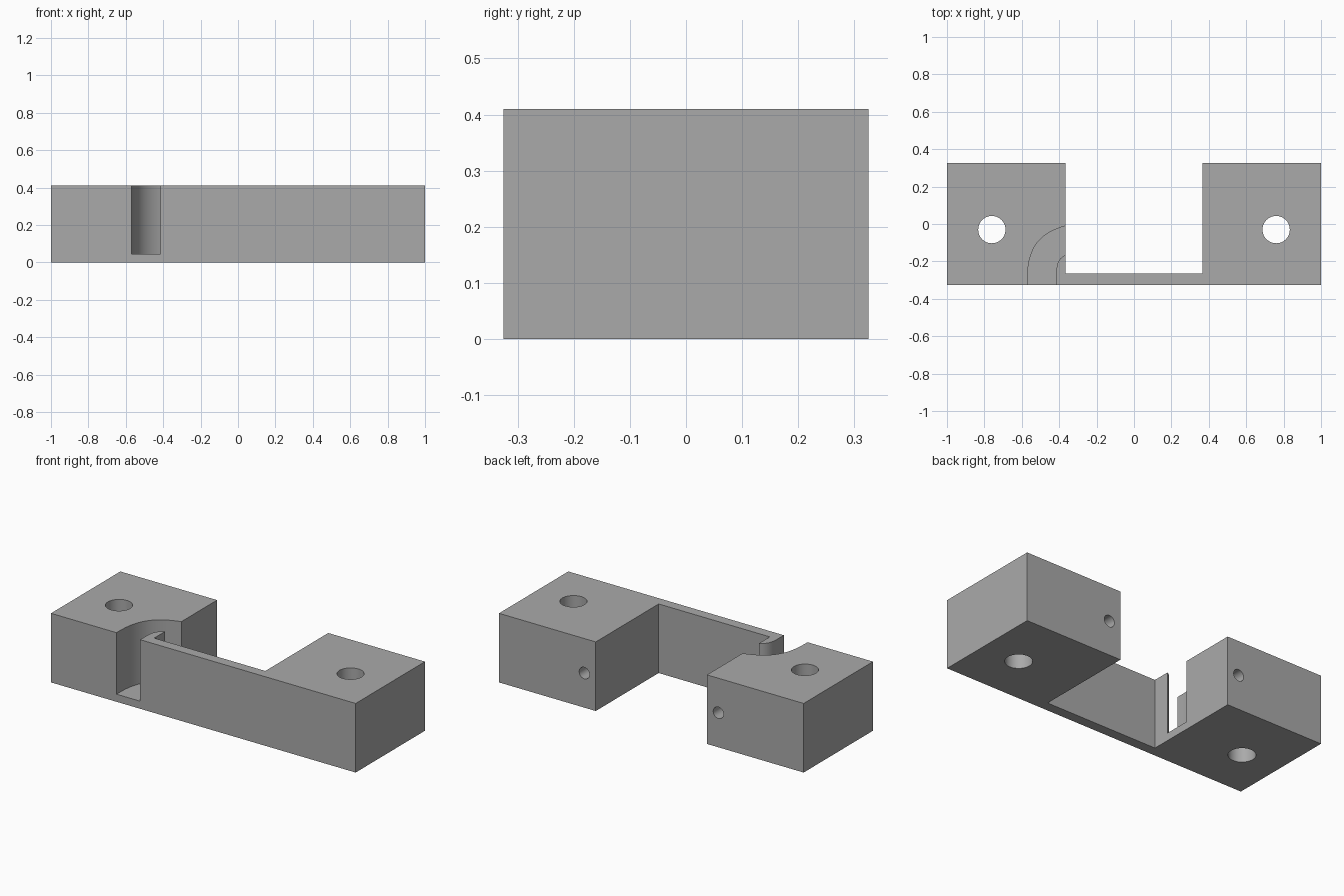
import bpy
import bmesh
from math import pi
from mathutils import Matrix, Vector
from mathutils.geometry import interpolate_bezier

if "Cube" in bpy.data.objects:
    bpy.data.objects.remove(bpy.data.objects["Cube"], do_unlink=True)

HEIGHT, FRONT, BACK, INNER = 0.41, -0.325, 0.325, 0.365

grey = bpy.data.materials.new("plain_grey")
grey.use_nodes = True
colour = (0.4, 0.4, 0.4, 1)
grey.diffuse_color = colour
grey.node_tree.nodes["Principled BSDF"].inputs["Base Color"].default_value = colour


def add_object(name, bm):
    bmesh.ops.recalc_face_normals(bm, faces=bm.faces)
    mesh = bpy.data.meshes.new(name)
    bm.to_mesh(mesh)
    bm.free()
    obj = bpy.data.objects.new(name, mesh)
    mesh.materials.append(grey)
    bpy.context.collection.objects.link(obj)
    return obj


def prism(name, outline, bottom, top):
    bm = bmesh.new()
    face = bm.faces.new([bm.verts.new((x, y, bottom)) for x, y in outline])
    result = bmesh.ops.extrude_face_region(bm, geom=[face])
    verts = [v for v in result["geom"] if isinstance(v, bmesh.types.BMVert)]
    bmesh.ops.translate(bm, verts=verts, vec=(0, 0, top - bottom))
    return add_object(name, bm)


def cylinder(name, radius, depth, location, tilt=0):
    bm = bmesh.new()
    matrix = Matrix.Translation(location) @ Matrix.Rotation(tilt, 4, "X")
    bmesh.ops.create_cone(bm, cap_ends=True, segments=48, radius1=radius,
                          radius2=radius, depth=depth, matrix=matrix)
    return add_object(name, bm)


def curve(start, handle1, handle2, end):
    points = [Vector((*p, 0)) for p in (start, handle1, handle2, end)]
    return [(p.x, p.y) for p in interpolate_bezier(*points, 24)]


# U-shaped body: two blocks joined by a thin front wall
half = [(1, FRONT), (1, BACK), (INNER, BACK), (INNER, -0.265)]
body = prism("bracket_body", half + [(-x, y) for x, y in reversed(half)], 0, HEIGHT)

# Curved channel that sweeps from the front into the central gap
outer = curve((-0.57, -0.3), (-0.57, -0.13), (-0.51, -0.05), (-INNER, -0.01))
inner = curve((-INNER, -0.165), (-0.4, -0.18), (-0.415, -0.21), (-0.415, -0.26))
channel = [(-0.57, FRONT - 0.1)] + outer + [(-0.3, 0.01), (-0.3, -0.14)]
channel += inner + [(-0.415, FRONT - 0.1)]

# The inner curve rounds a hook behind the wall, filled before cutting
hook = prism("channel_hook", [(-0.45, FRONT), (-INNER, FRONT), (-INNER, -0.165),
                              (-0.45, -0.165)], 0, HEIGHT)
bpy.data.objects.remove(hook, do_unlink=True)
cutters = [prism("channel_cutter", channel, 0.045, HEIGHT + 0.1)]

# Upright mounting holes and blind holes in the back faces
for side, x in (("left", 1), ("right", -1)):
    cutters.append(cylinder(side + "_mount_hole_cutter", 0.073, 1,
                            (x * 0.76, -0.03, HEIGHT / 2)))
    cutters.append(cylinder(side + "_back_hole_cutter", 0.034, 0.4,
                            (x * 0.44, BACK, HEIGHT / 2), pi / 2))

for cutter in cutters:
    modifier = body.modifiers.new(cutter.name, "BOOLEAN")
    modifier.operation = "DIFFERENCE"
    modifier.solver = "EXACT"
    modifier.object = cutter
    cutter.hide_render = True
    cutter.hide_set(True)

# Apply the cuts, then smooth the round walls only
bpy.context.view_layer.objects.active = body
body.select_set(True)
for modifier in list(body.modifiers):
    bpy.ops.object.modifier_apply(modifier=modifier.name)
for cutter in cutters:
    bpy.data.objects.remove(cutter, do_unlink=True)
bpy.ops.object.shade_smooth_by_angle(angle=pi / 6)
